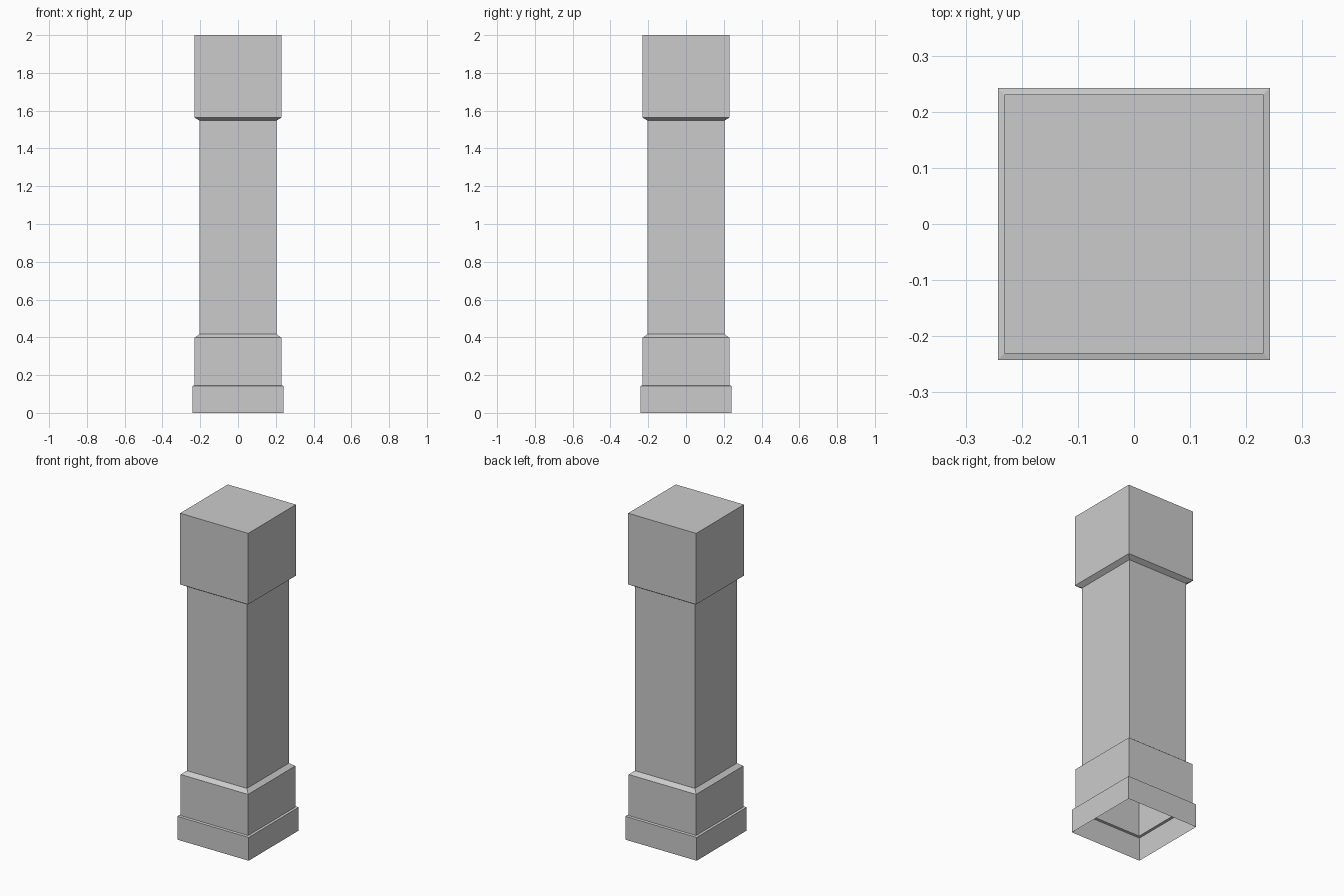
import bpy
import bmesh

if "Cube" in bpy.data.objects:
    bpy.data.objects.remove(bpy.data.objects["Cube"])

# Square pillar profile: (half width, height), from the open foot to the cap
profile = [
    (0.242, 0.0), (0.242, 0.143),     # plinth
    (0.229, 0.146), (0.229, 0.398),   # lower block
    (0.203, 0.418), (0.203, 1.547),   # shaft
    (0.231, 1.564), (0.231, 2.0),     # cap
]

bm = bmesh.new()
rings = [[bm.verts.new((sx * h, sy * h, z))
          for sx, sy in ((-1, -1), (1, -1), (1, 1), (-1, 1))]
         for h, z in profile]

# Walls and ledges between consecutive rings
for low, high in zip(rings, rings[1:]):
    for i in range(4):
        j = (i + 1) % 4
        bm.faces.new((low[i], low[j], high[j], high[i]))

# Flat top; the foot stays open and hollow
bm.faces.new(rings[-1])

mesh = bpy.data.meshes.new("square_pillar")
bm.to_mesh(mesh)
bm.free()
pillar = bpy.data.objects.new("square_pillar", mesh)
bpy.context.collection.objects.link(pillar)
